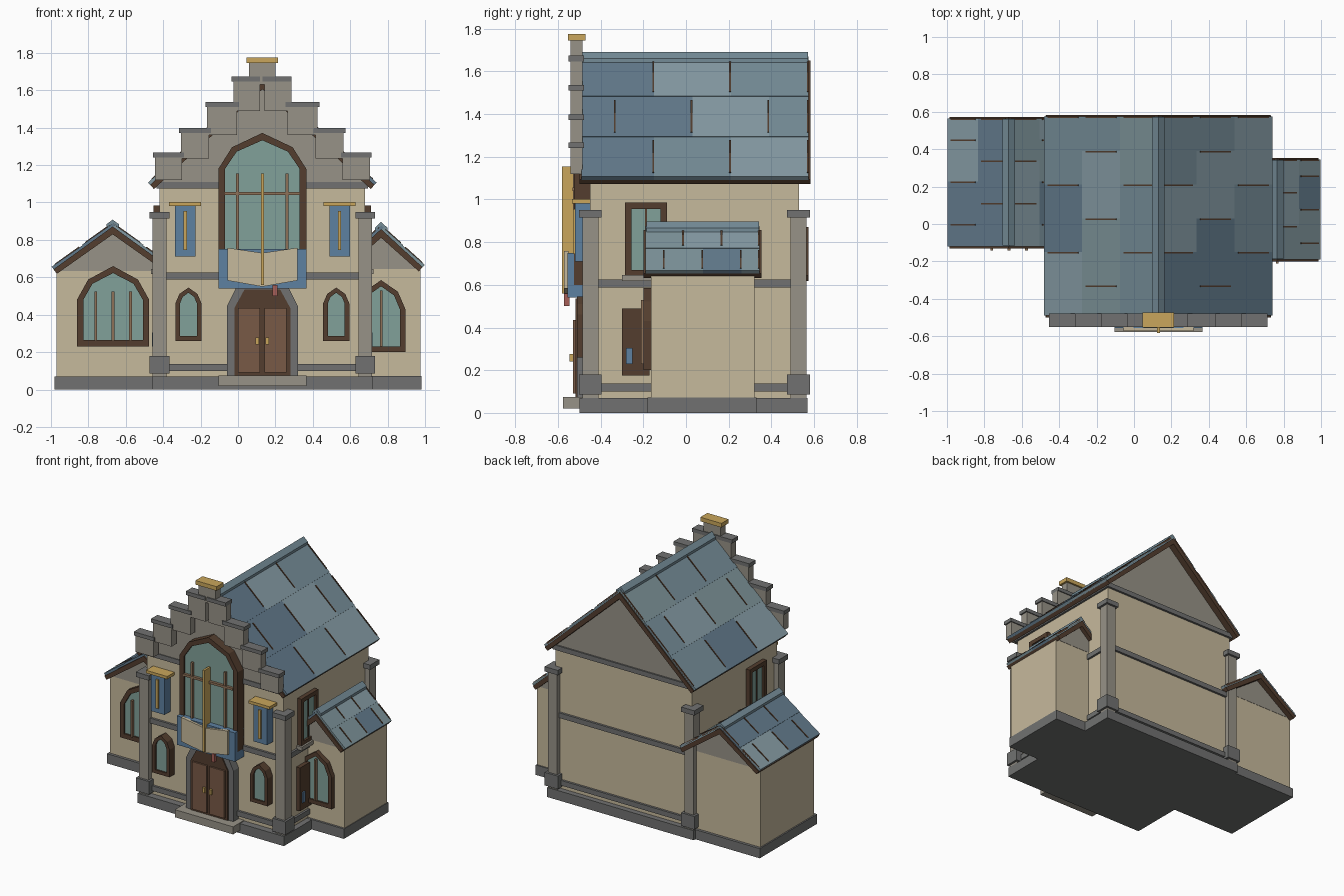
import bpy, bmesh, math, random

if "Cube" in bpy.data.objects:
    bpy.data.objects.remove(bpy.data.objects["Cube"])
random.seed(4)

def mat(name, r, g, b):
    m = bpy.data.materials.new(name)
    m.diffuse_color = [(c / 255) ** 2.2 for c in (r, g, b)] + [1]
    m.use_nodes = True
    m.node_tree.nodes["Principled BSDF"].inputs["Base Color"].default_value = m.diffuse_color
    return m

WALL = mat("plaster", 197, 184, 155)
STONE = mat("stone", 150, 145, 134)
TRIM = mat("dark_stone", 112, 113, 112)
WOOD = mat("dark_wood", 84, 64, 50)
DOOR = mat("door_wood", 120, 90, 72)
BAR = mat("bar_wood", 140, 112, 88)
GLASS = mat("glass", 128, 160, 152)
GOLD = mat("gold", 200, 165, 92)
BLUE = mat("blue", 94, 128, 160)
RED = mat("red", 165, 95, 88)
SLATE = [mat("slate_%d" % i, *c) for i, c in enumerate([(116, 139, 150), (132, 153, 162), (98, 121, 138), (124, 146, 152)])]

def mesh(name, verts, faces, m):
    me = bpy.data.meshes.new(name)
    me.from_pydata(verts, [], faces)
    bm = bmesh.new()
    bm.from_mesh(me)
    bmesh.ops.recalc_face_normals(bm, faces=bm.faces)
    bm.to_mesh(me)
    bm.free()
    me.materials.append(m)
    ob = bpy.data.objects.new(name, me)
    bpy.context.collection.objects.link(ob)
    return ob

def prism(name, pts, y0, y1, m):
    """Extrude an xz outline along y."""
    n = len(pts)
    v = [(x, y, z) for y in (y0, y1) for x, z in pts]
    f = [tuple(range(n)), tuple(range(n, 2 * n))]
    f += [(i, (i + 1) % n, n + (i + 1) % n, n + i) for i in range(n)]
    return mesh(name, v, f, m)

def box(name, x0, x1, y0, y1, z0, z1, m):
    return prism(name, [(x0, z0), (x1, z0), (x1, z1), (x0, z1)], y0, y1, m)

def arch(cx, hw, z0, zs, z1):
    k = zs + 0.6 * (z1 - zs)
    return [(cx - hw, z0), (cx + hw, z0), (cx + hw, zs), (cx + .69 * hw, k),
            (cx, z1), (cx - .69 * hw, k), (cx - hw, zs)]

def window(name, cx, hw, z0, zs, z1, y0, y1, t):
    """Arched frame ring with recessed glass; y1 is the wall side."""
    out, inn = arch(cx, hw, z0, zs, z1), arch(cx, hw - t, z0 + t, zs, z1 - t * 1.1)
    n = len(out)
    v = [(x, y, z) for y in (y0, y1) for lp in (out, inn) for x, z in lp]
    f = []
    for i in range(n):
        j = (i + 1) % n
        f += [(i, j, n + j, n + i), (2 * n + i, 2 * n + j, 3 * n + j, 3 * n + i),
              (i, j, 2 * n + j, 2 * n + i), (n + i, n + j, 3 * n + j, 3 * n + i)]
    mesh(name + "_frame", v, f, WOOD)
    prism(name + "_glass", inn, y0 + .012, y1, GLASS)

def roof(name, cx, hw, ze, zr, y0, y1, rows, tile, start):
    """Two slopes of slate tiles on a wooden deck, with a ridge cap."""
    L = math.hypot(hw, zr - ze)
    for s, side in ((-1, "left"), (1, "right")):
        nx, nz = s * (zr - ze) / L, hw / L
        def P(t, d):  # point at t up the slope, offset d along its normal
            return (cx + s * hw * (1 - t) + nx * d, ze + (zr - ze) * t + nz * d)
        e = [P(0.0, -.015), P(1, -.015), (cx, zr - .015 / nz - .034 / nz), P(0.0, -.045)]
        e[1] = (cx, zr - .015 / nz)
        prism(f"{name}_{side}_deck", e, y0 - .01, y1 + .008, WOOD)
        for r in range(rows):
            a, b = r / rows, (r + 1) / rows
            y = y0 + (start if r % 2 == 0 else start - tile / 2)
            cuts = [y0]
            while y < y1 - .03:
                if y > y0 + .03:
                    cuts.append(y)
                y += tile
            cuts.append(y1)
            for c, d in zip(cuts, cuts[1:]):
                prism(f"{name}_{side}_tile", [P(a, 0.002), P(b, -.002), P(b, -.018), P(a, -.018)],
                      c, d, random.choice(SLATE))
                q = a + (b - a) * .1, b - (b - a) * .1
                prism(f"{name}_{side}_joint", [P(q[0], .005), P(q[1], .004), P(q[1], -.01), P(q[0], -.01)],
                      d - .008, d, WOOD)
    w = .033
    dz = w * (zr - ze) / hw
    prism(name + "_ridge_cap", [(cx - w, zr - dz), (cx, zr - .002), (cx + w, zr - dz), (cx + w, zr - dz + .018),
          (cx, zr + .018), (cx - w, zr - dz + .018)], y0 + .004, y1 - .004, SLATE[0])

C = .13  # centre line of the main hall

# plinths
box("main_plinth", C - .59, C + .59, -.50, .57, 0, .07, TRIM)
box("left_plinth", -.98, -.40, -.11, .55, 0, .07, TRIM)
box("right_plinth", .60, .98, -.18, .33, 0, .072, TRIM)
box("front_step", C - .235, C + .235, -.577, -.44, .02, .075, STONE)

# main hall walls, gable ends and string courses
box("main_walls", C - .55, C + .55, -.45, .53, .05, 1.11, WALL)
prism("main_gable", [(C - .55, 1.09), (C + .55, 1.09), (C + .55, 1.12), (C, 1.635), (C - .55, 1.12)], -.46, .535, STONE)
for z0, z1 in ((.10, .137), (.588, .625), (1.075, 1.11)):
    box("string_course", C - .565, C + .565, -.466, .546, z0, z1, TRIM)
roof("main_roof", C, .61, 1.105, 1.672, -.49, .575, 3, .36, .34)

# corner piers
for sx in (-1, 1):
    for y in (-.448, .527):
        x = C + sx * .55
        for nm, h, z0, z1, m in (("shaft", .037, .06, .93, STONE), ("base", .053, .085, .18, TRIM), ("cap", .053, .915, .95, TRIM)):
            box("pier_" + nm, x - h, x + h, y - h, y + h, z0, z1, m)

# stepped gable parapet
for s in (-1, 1):
    for i, (a, b, z0, z1) in enumerate(((.575, .43, 1.12, 1.24), (.435, .285, 1.235, 1.372),
                                        (.295, .135, 1.36, 1.51), (.155, .012, 1.49, 1.647))):
        lo, hi = sorted((C + s * a, C + s * b))
        box("gable_step", lo, hi, -.542, -.485, z0, z1, STONE)
        box("gable_step_cap", lo - .01, hi + .01 * (i < 3), -.55, -.478, z1, z1 + .027, TRIM)
box("gable_top", C - .07, C + .07, -.542, -.485, 1.63, 1.745, STONE)
box("gable_top_cap", C - .085, C + .085, -.553, -.472, 1.745, 1.775, GOLD)

# great window with bars
window("great_window", C, .235, .60, 1.18, 1.372, -.525, -.45, .036)
for s in (-1, 1):
    box("great_window_bar", C + s * .132 - .008, C + s * .132 + .008, -.53, -.5, .64, 1.155, BAR)
box("great_window_crossbar", C - .2, C + .2, -.532, -.5, 1.04, 1.057, BAR)
box("gold_spine", C - .008, C + .008, -.582, -.5, .56, 1.155, GOLD)

# open book emblem over the door
box("book_cover", C - .235, C + .235, -.555, -.45, .54, .75, BLUE)
for s in (-1, 1):
    prism("book_page", [(C, .55), (C + s * .187, .583), (C + s * .187, .758), (C, .73)], -.572, -.55, WALL)
box("bookmark", C + .055, C + .08, -.572, -.545, .50, .56, RED)

# double door
def door_outline(w, z0, z1, c):
    return [(C - w, z0), (C + w, z0), (C + w, z1 - .1), (C + w - c, z1), (C - w + c, z1), (C - w, z1 - .1)]
prism("door_surround", door_outline(.19, .072, .545, .05), -.51, -.44, TRIM)
prism("door_arch", door_outline(.15, .075, .535, .055), -.518, -.44, WOOD)
for s in (-1, 1):
    lo, hi = sorted((C + s * .012, C + s * .13))
    box("door_leaf", lo, hi, -.53, -.45, .09, .435, DOOR)
    box("door_handle", C + s * .027 - .009, C + s * .027 + .009, -.545, -.52, .24, .277, GOLD)

# small front windows and hanging banners
for s in (-1, 1):
    window("small_window", C + s * .395, .07, .26, .46, .545, -.51, -.45, .025)
    x = C + s * .413
    box("banner", x - .055, x + .055, -.52, -.45, .71, .99, BLUE)
    box("banner_rod", x - .086, x + .086, -.533, -.45, .982, 1.003, GOLD)
    box("banner_stripe", x - .009, x + .009, -.53, -.5, .745, .955, GOLD)

# side windows and notice boards
for s in (-1, 1):
    def side(name, y0, y1, z0, z1, d, m):
        lo, hi = sorted((C + s * .54, C + s * (.55 + d)))
        box(name, lo, hi, y0, y1, z0, z1, m)
    side("side_window_glass", -.27, -.10, .65, .96, .015, GLASS)
    for y in (-.285, -.12):
        side("side_window_jamb", y, y + .03, .64, .985, .032, WOOD)
    for z in (.64, .955):
        side("side_window_rail", -.285, -.09, z, z + .03, .031, WOOD)
    side("side_window_mullion", -.193, -.183, .66, .96, .022, WOOD)
    side("side_window_sill", -.30, -.08, .618, .645, .045, STONE)
    side("notice_board", -.30, -.17 if s > 0 else -.12, .175, .49, .03, WOOD)
    side("notice_sheet", -.28, -.25, .23, .305, .04, BLUE)

# wings
def wing(name, cx, hw, y0, y1, ze, zr, rw, tile, start, ry0, ry1):
    box(name + "_walls", cx - hw, cx + hw, y0, y1, .05, ze, WALL)
    k = (zr - ze) / rw
    prism(name + "_gable", [(cx - hw, ze - .01), (cx + hw, ze - .01), (cx + hw, ze), (cx, zr - .035), (cx - hw, ze)],
          y0 - .002, y1 + .002, STONE)
    roof(name + "_roof", cx, rw, ze + .01, zr, ry0, ry1, 2, tile, start)

wing("left_wing", -.67, .30, -.09, .53, .645, .89, .325, .226, .12, -.12, .565)
window("left_wing_window", -.668, .193, .23, .48, .66, -.13, -.09, .034)
for dx in (-.093, 0, .093):
    box("left_wing_bar", -.668 + dx - .007, -.668 + dx + .007, -.142, -.1, .26, .525, BAR)

wing("right_wing", .765, .21, -.165, .32, .655, .878, .232, .18, .09, -.19, .345)
window("right_wing_window", .765, .13, .20, .43, .585, -.20, -.165, .03)
box("right_wing_bar", .758, .772, -.21, -.17, .23, .53, BAR)
